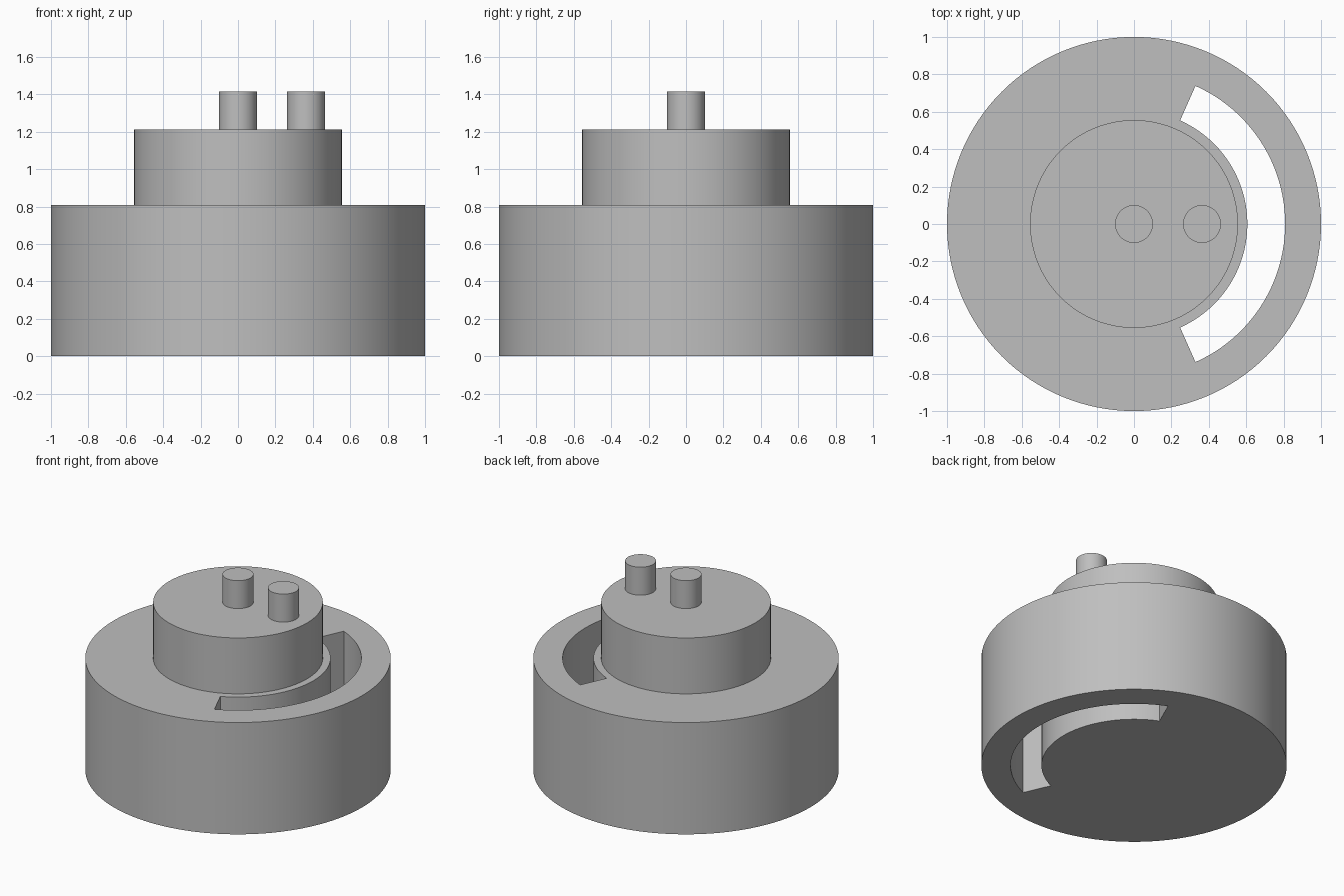
import bpy, bmesh
from math import sin, cos, radians, tau

if "Cube" in bpy.data.objects:
    bpy.data.objects.remove(bpy.data.objects["Cube"], do_unlink=True)

UNIT = 1 / 4.95   # the base radius is 4.95 design units
SEGMENTS = 128

grey = bpy.data.materials.new("plain_grey")
grey.use_nodes = True
grey.diffuse_color = (0.52, 0.52, 0.52, 1)
grey.node_tree.nodes["Principled BSDF"].inputs["Base Color"].default_value = (0.52, 0.52, 0.52, 1)


def circle(radius, x=0):
    return [(x + radius * cos(tau * i / SEGMENTS), radius * sin(tau * i / SEGMENTS))
            for i in range(SEGMENTS)]


def arc_slot(inner, outer, half_angle, steps=48):
    angles = [radians(half_angle) * (2 * i / steps - 1) for i in range(steps + 1)]
    return ([(outer * cos(a), outer * sin(a)) for a in angles] +
            [(inner * cos(a), inner * sin(a)) for a in reversed(angles)])


def prism(name, outlines, bottom, top):
    """Fill the first outline, leave later ones as holes, and extrude upward."""
    bm = bmesh.new()
    edges = []
    for outline in outlines:
        verts = [bm.verts.new((x * UNIT, y * UNIT, bottom * UNIT)) for x, y in outline]
        edges += [bm.edges.new((v, verts[i - 1])) for i, v in enumerate(verts)]
    if len(outlines) == 1:
        bm.faces.new(verts)
    else:
        bmesh.ops.triangle_fill(bm, edges=edges, use_beauty=True, normal=(0, 0, 1))
    # Keep the bottom cap and extrude a copy for the walls and top
    result = bmesh.ops.extrude_face_region(bm, geom=bm.faces[:], use_keep_orig=True)
    raised = [g for g in result["geom"] if isinstance(g, bmesh.types.BMVert)]
    bmesh.ops.translate(bm, verts=raised, vec=(0, 0, (top - bottom) * UNIT))
    bmesh.ops.recalc_face_normals(bm, faces=bm.faces[:])
    mesh = bpy.data.meshes.new(name)
    bm.to_mesh(mesh)
    bm.free()
    mesh.materials.append(grey)
    obj = bpy.data.objects.new(name, mesh)
    bpy.context.collection.objects.link(obj)
    bpy.ops.object.select_all(action='DESELECT')
    obj.select_set(True)
    bpy.context.view_layer.objects.active = obj
    bpy.ops.object.shade_smooth_by_angle(angle=radians(30))


# Wide drum with a curved slot cut right through its left side
prism("base_drum", [circle(4.95), arc_slot(3, 4, 66)], 0, 4)
# Raised hub
prism("upper_hub", [circle(2.75)], 3.9, 6)
# Centre shaft and offset pin
prism("centre_shaft", [circle(0.5)], 5.9, 7)
prism("offset_pin", [circle(0.5, 1.8)], 5.9, 7)
